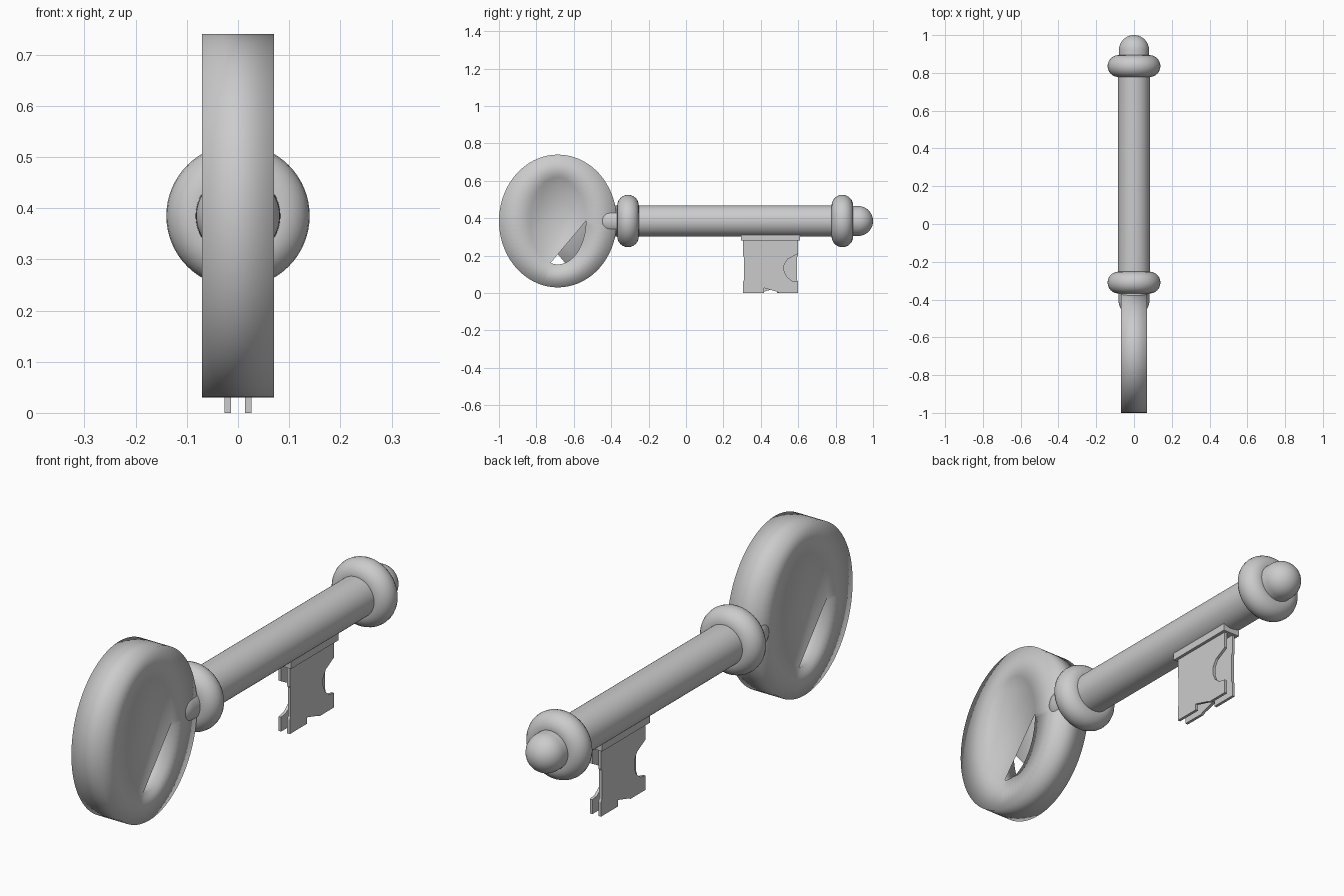
import bpy, bmesh
from math import sin, cos, pi, radians, sqrt

if "Cube" in bpy.data.objects:
    bpy.data.objects.remove(bpy.data.objects["Cube"])

CZ = 0.385      # height of the key axis
SEG = 64


def finish(name, bm, angle=None):
    bmesh.ops.recalc_face_normals(bm, faces=bm.faces[:])
    me = bpy.data.meshes.new(name)
    bm.to_mesh(me)
    bm.free()
    ob = bpy.data.objects.new(name, me)
    bpy.context.collection.objects.link(ob)
    bpy.ops.object.select_all(action='DESELECT')
    ob.select_set(True)
    bpy.context.view_layer.objects.active = ob
    if angle is None:
        bpy.ops.object.shade_smooth()
    else:
        bpy.ops.object.shade_smooth_by_angle(angle=radians(angle))
    return ob


def lathe(name, profile, closed=False):
    """Spin (y, radius) points around the key axis."""
    bm = bmesh.new()
    vs = [bm.verts.new((r, y, CZ)) for y, r in profile]
    es = [bm.edges.new(p) for p in zip(vs, vs[1:] + (vs[:1] if closed else []))]
    bmesh.ops.spin(bm, geom=vs + es, cent=(0, 0, CZ), axis=(0, 1, 0),
                   angle=2 * pi, steps=SEG)
    bmesh.ops.remove_doubles(bm, verts=bm.verts[:], dist=1e-5)
    return finish(name, bm, 40)


# Shaft with a domed root and a domed tip
R, TIP = 0.084, 0.08
arc = [i * pi / 20 for i in range(11)]
root = [(-0.405 - 0.082 * cos(a), 0.082 * sin(a)) for a in arc]
tip = [(0.92 + TIP * sin(a), TIP * cos(a)) for a in arc]
lathe("shaft", root + [(-0.31, R), (0.837, R), (0.837, TIP)] + tip)

# Rounded collars
for name, y0 in (("root_collar", -0.31), ("tip_collar", 0.836)):
    lathe(name, [(y0 + 0.058 * cos(t), 0.082 + 0.058 * sin(t))
                 for t in (i * 2 * pi / 24 for i in range(24))], closed=True)

# Bow: thick oval ring, each side of the hole mostly covered by a plate
BY, HX = -0.685, 0.07
bm = bmesh.new()
rings = {}
for s in (1, -1):
    for key, ry, rz in (("out", 0.315, 0.355), ("in", 0.15, 0.232)):
        rings[key, s] = [bm.verts.new((s * HX, BY + s * ry * cos(2 * pi * i / 72),
                                       CZ + rz * sin(2 * pi * i / 72)))
                         for i in range(72)]


def bridge(a, b):
    for i in range(72):
        j = (i + 1) % 72
        bm.faces.new((a[i], a[j], b[j], b[i]))


for s in (1, -1):
    bridge(rings["out", s], rings["in", s])
    bm.faces.new(rings["in", s][:52])       # cover leaves the lower part open
for key in ("out", "in"):
    other = rings[key, -1]
    bridge(rings[key, 1], [other[(36 - i) % 72] for i in range(72)])
finish("bow", bm)

# Bit: two thin notched plates, one the reverse of the other
outline = [(0.305, 0.30), (0.305, 0.20), (0.31, 0.19), (0.31, 0.07), (0.305, 0.06),
           (0.305, 0.0), (0.417, 0.0), (0.417, 0.027), (0.49, 0.006), (0.50, 0.0),
           (0.598, 0.0), (0.598, 0.06), (0.565, 0.066), (0.538, 0.088),
           (0.525, 0.118), (0.525, 0.15), (0.543, 0.18), (0.598, 0.21), (0.598, 0.30)]
for s, name in ((1, "bit_plate_right"), (-1, "bit_plate_left")):
    bm = bmesh.new()
    face = bm.faces.new([bm.verts.new((s * 0.014, 0.4515 + s * (y - 0.4515), z))
                         for y, z in outline])
    ext = bmesh.ops.extrude_face_region(bm, geom=[face])
    bmesh.ops.translate(bm, vec=(s * 0.012, 0, 0),
                        verts=[v for v in ext["geom"] if isinstance(v, bmesh.types.BMVert)])
    if face.is_valid is False or len(bm.faces) < len(outline) + 2:
        bm.faces.new([v for v in face.verts])
    finish(name, bm, 25)

# Flange joining the plates to the shaft
bm = bmesh.new()
bmesh.ops.create_cube(bm, size=1)
for v in bm.verts:
    v.co = (v.co.x * 0.078, 0.4515 + v.co.y * 0.315, 0.30 + v.co.z * 0.04)
finish("bit_flange", bm, 30)
